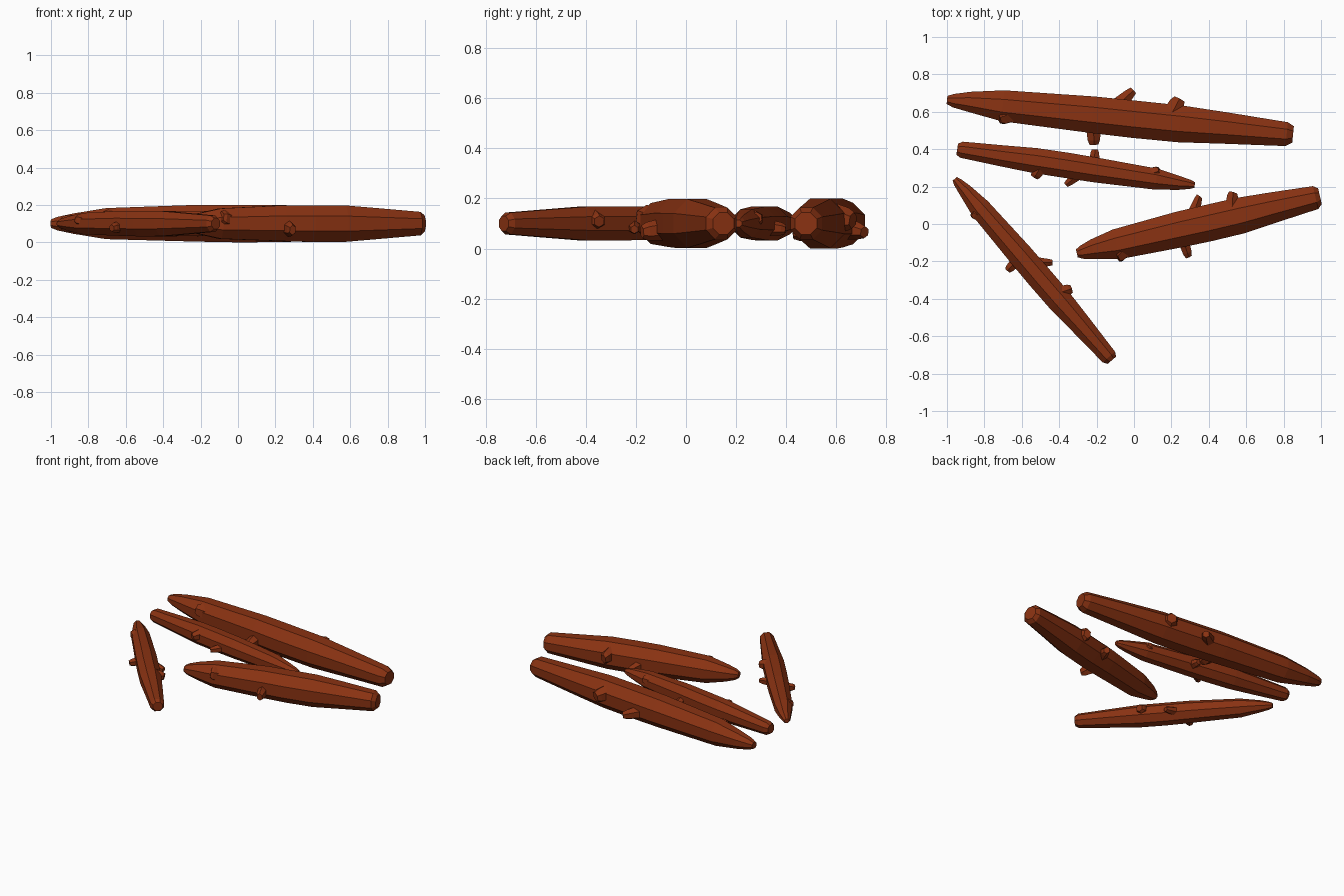
import bpy, bmesh, math
from mathutils import Vector, Matrix

if "Cube" in bpy.data.objects:
    bpy.data.objects.remove(bpy.data.objects["Cube"])

bark = bpy.data.materials.new("rust_brown_bark")
bark.diffuse_color = (0.25, 0.032, 0.006, 1)
bark.use_nodes = True
bark.node_tree.nodes["Principled BSDF"].inputs["Base Color"].default_value = bark.diffuse_color


def tube(bm, rings, sides, phase):
    """Loft rings of (centre, radius) into a closed faceted tube."""
    axis = (rings[-1][0] - rings[0][0]).normalized()
    side = Vector((0, 0, 1)).cross(axis).normalized()
    up = axis.cross(side)
    loops = []
    for centre, r in rings:
        loops.append([bm.verts.new(centre + r * (math.cos(a) * side + math.sin(a) * up))
                      for a in (phase + 2 * math.pi * i / sides for i in range(sides))])
    for a, b in zip(loops, loops[1:]):
        for i in range(sides):
            j = (i + 1) % sides
            bm.faces.new((a[i], a[j], b[j], b[i]))
    bm.faces.new(loops[0][::-1])
    bm.faces.new(loops[-1])


# trunk profile: position along, sideways bend, height bend, half width
TRUNK = [(0.0, 0.003, 0.0, 0.022), (0.035, 0.003, 0.0, 0.036), (0.12, 0.005, 0.0, 0.054),
         (0.30, 0.002, 0.0, 0.083), (0.78, 0.002, 0.002, 0.098), (1.0, 0.0, 0.0, 0.1),
         (1.25, 0.0, 0.0, 0.099), (1.50, 0.002, 0.0, 0.084), (1.825, 0.002, 0.0, 0.064),
         (1.859, 0.004, 0.0, 0.044)]

# branch stubs: base, tip, base radius, tip radius
STUBS = [((0.87, 0.02, -0.01), (0.985, 0.152, -0.035), 0.055, 0.030),
         ((1.19, 0.02, 0.03), (1.235, 0.130, 0.012), 0.062, 0.042),
         ((0.79, -0.03, -0.02), (0.805, -0.155, -0.035), 0.050, 0.034),
         ((0.38, -0.02, 0.01), (0.285, -0.065, 0.035), 0.055, 0.042)]


def log(name, start, end, girth):
    bm = bmesh.new()
    k = 1 / math.cos(math.pi / 8)
    tube(bm, [(Vector((x, y, z)), r * k) for x, y, z, r in TRUNK], 8, math.pi / 8)
    for base, tip, r0, r1 in STUBS:
        b, t = Vector(base), Vector(tip)
        tube(bm, [(b, r0), (b.lerp(t, 0.8), r1 * 1.12), (t, r1 * 0.8)], 6, math.pi / 6)
    # stretch to length, turn and place
    d = Vector(end) - Vector(start)
    place = (Matrix.Translation((start[0], start[1], 0.1))
             @ Matrix.Rotation(math.atan2(d.y, d.x), 4, 'Z')
             @ Matrix.Diagonal((d.length / 1.859, girth, girth, 1)))
    bm.transform(place)
    bmesh.ops.recalc_face_normals(bm, faces=bm.faces)
    mesh = bpy.data.meshes.new(name)
    bm.to_mesh(mesh)
    bm.free()
    mesh.materials.append(bark)
    bpy.context.collection.objects.link(bpy.data.objects.new(name, mesh))


log("long_log", (-1.0, 0.66), (0.85, 0.475), 1.0)
log("thin_log", (0.325, 0.21), (-0.945, 0.402), 0.68)
log("short_thick_log", (-0.305, -0.16), (0.995, 0.145), 0.98)
log("angled_log", (-0.96, 0.24), (-0.12, -0.73), 0.68)
